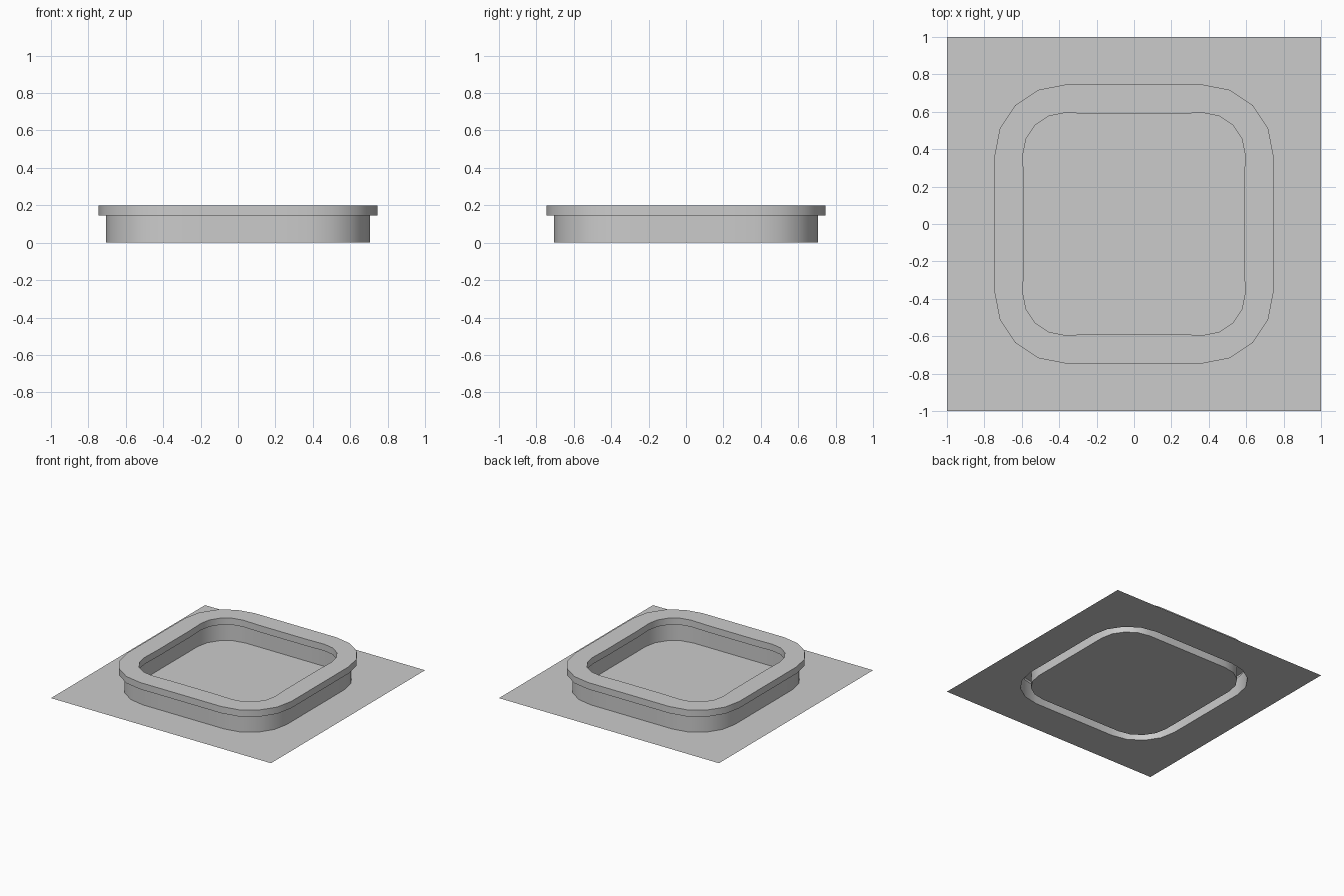
import bpy, bmesh
from math import cos, sin, pi

if "Cube" in bpy.data.objects:
    bpy.data.objects.remove(bpy.data.objects["Cube"])

CORNER = 0.37   # centre of every rounded corner
SEGS = 4        # facets per corner


def outline(half, bow=0.0):
    """Rounded square: four corner arcs, two extra points on each side."""
    r = half - CORNER
    pts = []
    for q in range(4):
        c, s = round(cos(q * pi / 2)), round(sin(q * pi / 2))
        quarter = [(half - bow, -0.2), (half - bow, 0.2)]
        for i in range(SEGS + 1):
            a = i * pi / 2 / SEGS
            quarter.append((CORNER + r * cos(a), CORNER + r * sin(a)))
        pts += [(x * c - y * s, x * s + y * c) for x, y in quarter]
    return pts


def square(half):
    """The same points pushed out onto a plain square."""
    return [(x * half / max(abs(x), abs(y)), y * half / max(abs(x), abs(y)))
            for x, y in outline(0.7)]


def loft(name, rings, fill_last=False):
    bm = bmesh.new()
    loops = [[bm.verts.new((x, y, z)) for x, y in pts] for pts, z in rings]
    for a, b in zip(loops, loops[1:]):
        n = len(a)
        for i in range(n):
            j = (i + 1) % n
            bm.faces.new((a[i], a[j], b[j], b[i]))
    if fill_last:
        bm.faces.new(loops[-1])
    bm.normal_update()
    mesh = bpy.data.meshes.new(name)
    bm.to_mesh(mesh)
    bm.free()
    obj = bpy.data.objects.new(name, mesh)
    bpy.context.collection.objects.link(obj)
    bpy.ops.object.select_all(action='DESELECT')
    obj.select_set(True)
    bpy.context.view_layer.objects.active = obj
    bpy.ops.object.shade_smooth_by_angle(angle=pi / 6)
    return obj


# Flat plate, raised hollow curb with overhanging rim, and recessed floor
loft("plate_with_raised_rim", [
    (square(1.0), 0.0),
    (outline(0.705), 0.0),            # outer wall
    (outline(0.705), 0.145),
    (outline(0.745), 0.145),          # rim overhang
    (outline(0.745), 0.2),
    (outline(0.594, 0.005), 0.2),     # rim top, inner edge
    (outline(0.594, 0.005), 0.145),
    (outline(0.626), 0.145),          # inner wall
    (outline(0.626), 0.0),
], fill_last=True)
